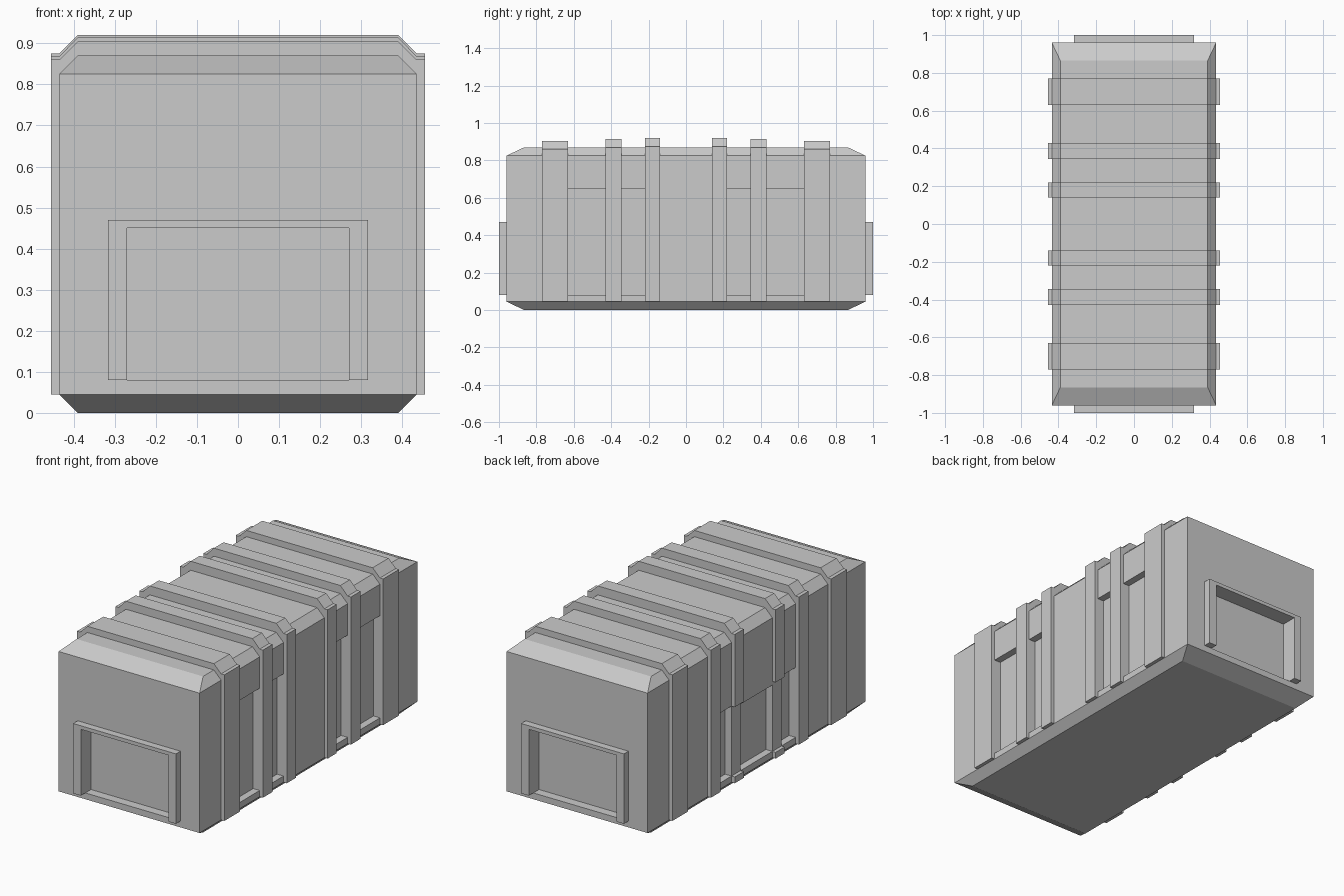
import bpy, bmesh

cube = bpy.data.objects.get("Cube")
if cube:
    bpy.data.objects.remove(cube, do_unlink=True)

GREY = 0.6
mat = bpy.data.materials.new("plain_grey")
mat.use_nodes = True
mat.diffuse_color = (GREY, GREY, GREY, 1)
mat.node_tree.nodes["Principled BSDF"].inputs["Base Color"].default_value = (GREY, GREY, GREY, 1)


def finish(name, bm):
    bmesh.ops.recalc_face_normals(bm, faces=bm.faces)
    mesh = bpy.data.meshes.new(name)
    bm.to_mesh(mesh)
    bm.free()
    mesh.materials.append(mat)
    obj = bpy.data.objects.new(name, mesh)
    bpy.context.collection.objects.link(obj)
    return obj


def box(name, x, y, z):
    bm = bmesh.new()
    bmesh.ops.create_cube(bm, size=1)
    for v in bm.verts:
        v.co = [r[0] if c < 0 else r[1] for c, r in zip(v.co, (x, y, z))]
    return finish(name, bm)


def extrude_profile(name, points, y0, y1):
    """Extrude an x-z outline along y."""
    bm = bmesh.new()
    face = bm.faces.new([bm.verts.new((x, y0, z)) for x, z in points])
    result = bmesh.ops.extrude_face_region(bm, geom=[face])
    moved = [g for g in result["geom"] if isinstance(g, bmesh.types.BMVert)]
    bmesh.ops.translate(bm, verts=moved, vec=(0, y1 - y0, 0))
    return finish(name, bm)


def cut(target, cutter):
    cutter.hide_render = True
    cutter.hide_viewport = True
    cutter.display_type = 'WIRE'
    mod = target.modifiers.new("cut", 'BOOLEAN')
    mod.operation = 'DIFFERENCE'
    mod.solver = 'EXACT'
    mod.object = cutter


# Body: stacked rectangles give the bevelled roof and underside
bm = bmesh.new()
rings = []
for hx, hy, z in ((.39, .865, 0), (.435, .96, .045), (.435, .96, .825), (.39, .865, .87)):
    rings.append([bm.verts.new((sx * hx, sy * hy, z))
                  for sx, sy in ((-1, -1), (1, -1), (1, 1), (-1, 1))])
for low, high in zip(rings, rings[1:]):
    for i in range(4):
        j = (i + 1) % 4
        bm.faces.new((low[i], low[j], high[j], high[i]))
bm.faces.new(rings[0])
bm.faces.new(rings[-1])
body = finish("body", bm)

SILL = .08
INNER = .395
for s, end in ((-1, "front"), (1, "back")):
    def span(a, b):
        return sorted((s * a, s * b))

    # Door frame and its recess at each end
    w, t = .317, .27
    extrude_profile(end + "_door_frame",
                    [(-w, SILL), (-w, .47), (w, .47), (w, SILL),
                     (t, SILL), (t, .45), (-t, .45), (-t, SILL)], *span(.955, 1))
    cut(body, box(end + "_door_cutter", (-t, t), span(.91, 1.1), (SILL, .45)))

    # Tall recesses between the bands on one side
    for part, a, b in (("wide", .43, .63), ("narrow", .22, .345)):
        cut(body, box(f"{end}_{part}_recess_cutter", (INNER, .6), span(a, b), (SILL, .65)))

    # Low recess beside the side doorway
    cut(body, box(end + "_doorway_gap_cutter", (-.6, -INNER), span(.22, .345), (SILL, .47)))

    # Raised bands that wrap over the roof
    for part, a, b, shoulder, top in (("outer", .63, .77, .86, .905),
                                      ("middle", .345, .43, .868, .915),
                                      ("inner", .14, .22, .875, .92)):
        half = [(.455, .045), (.455, shoulder), (.435, shoulder), (.39, top)]
        outline = half + [(-x, z) for x, z in reversed(half)]
        band = extrude_profile(f"{end}_{part}_band", outline, *span(a, b))
        if part == "inner":
            # Doorway posts sit back from the band above
            cut(band, box(end + "_post_cutter", (-.6, -.435), span(.1, .3), (SILL, .47)))

# Side doorway between the two inner bands
cut(body, box("side_door_cutter", (-.6, -INNER), (-.14, .14), (SILL, .45)))
